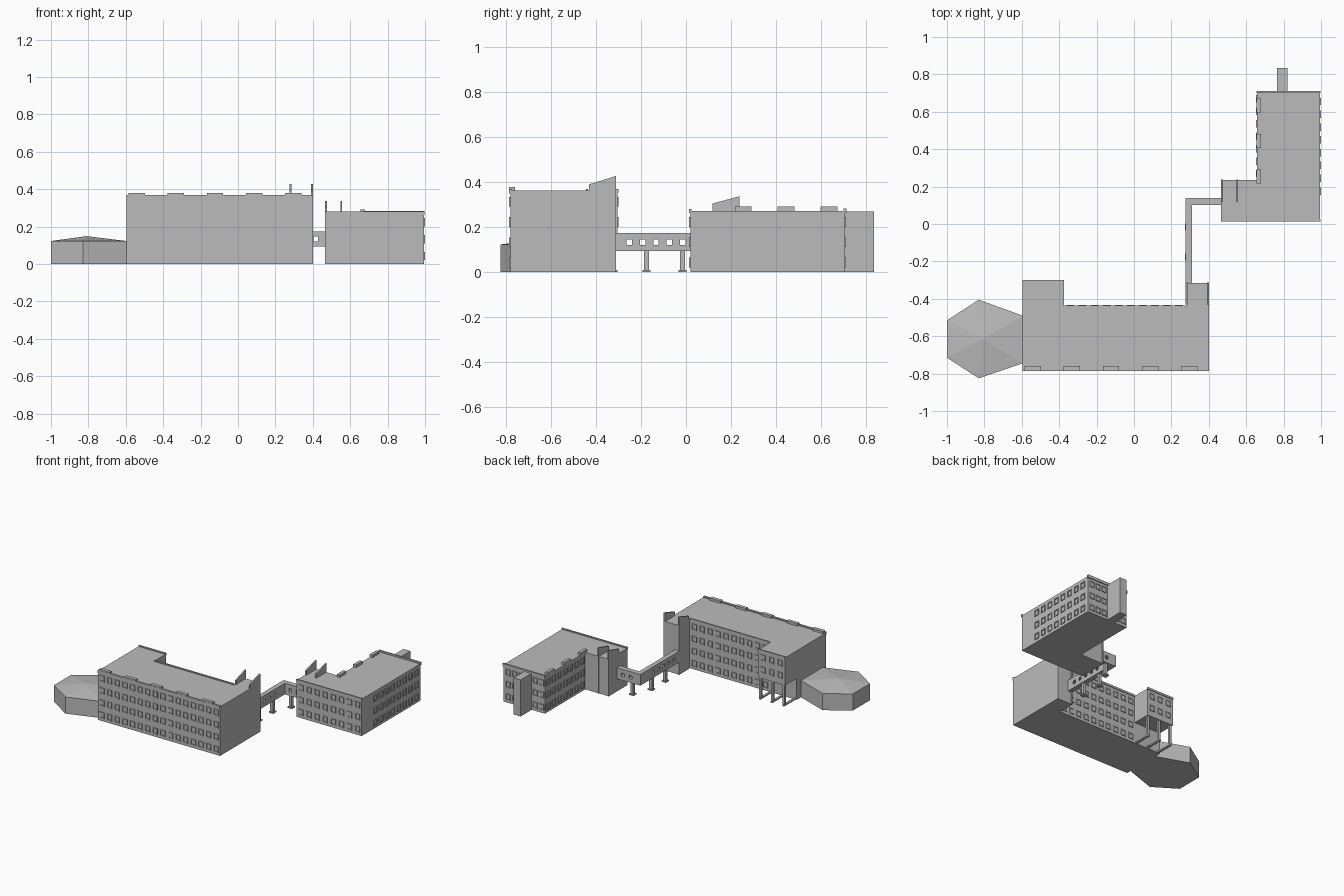
import bpy, bmesh
from mathutils import Vector

cube = bpy.data.objects.get("Cube")
if cube:
    bpy.data.objects.remove(cube, do_unlink=True)

grey = bpy.data.materials.new("concrete_grey")
grey.use_nodes = True
colour = (0.5, 0.5, 0.5, 1)
grey.diffuse_color = colour
grey.node_tree.nodes["Principled BSDF"].inputs["Base Color"].default_value = colour


def finish(name, bm):
    bmesh.ops.recalc_face_normals(bm, faces=bm.faces)
    mesh = bpy.data.meshes.new(name)
    bm.to_mesh(mesh)
    bm.free()
    mesh.materials.append(grey)
    obj = bpy.data.objects.new(name, mesh)
    bpy.context.collection.objects.link(obj)
    return obj


def prism(bm, points, offset):
    """Extrude a closed polygon along an offset."""
    face = bm.faces.new([bm.verts.new(p) for p in points])
    out = bmesh.ops.extrude_face_region(bm, geom=[face], use_keep_orig=True)
    verts = [v for v in out["geom"] if isinstance(v, bmesh.types.BMVert)]
    bmesh.ops.translate(bm, verts=verts, vec=offset)


def add_box(bm, x, y, z):
    pts = [(x[i], y[j], z[0]) for i, j in ((0, 0), (1, 0), (1, 1), (0, 1))]
    prism(bm, pts, (0, 0, z[1] - z[0]))


def boxes(name, *specs):
    bm = bmesh.new()
    for spec in specs:
        add_box(bm, *spec)
    return finish(name, bm)


def block(name, outline, z0, z1):
    bm = bmesh.new()
    prism(bm, [(x, y, z0) for x, y in outline], (0, 0, z1 - z0))
    return finish(name, bm)


def spread(first, last, count):
    return [first + (last - first) * i / (count - 1) for i in range(count)]


FLOORS = [0.043 + 0.09 * i for i in range(4)]


def windows(name, columns, rows, wall, axis, sign):
    """Raised frames with sunken panes on a wall facing sign * axis."""
    bm = bmesh.new()
    normal = Vector((sign, 0, 0)) if axis == "x" else Vector((0, sign, 0))
    across = Vector((0, 1, 0)) if axis == "x" else Vector((1, 0, 0))
    for c in columns:
        for z in rows:
            mid = normal * (wall * sign) + across * c + Vector((0, 0, z))
            rings = []
            for half, depth in ((0.02, 0), (0.02, 0.006), (0.014, 0.006), (0.014, 0.001)):
                rings.append([bm.verts.new(mid + normal * depth + across * (a * half)
                                           + Vector((0, 0, b * half * 1.1)))
                              for a, b in ((-1, -1), (1, -1), (1, 1), (-1, 1))])
            for r, s in zip(rings, rings[1:]):
                for i in range(4):
                    j = (i + 1) % 4
                    bm.faces.new((r[i], r[j], s[j], s[i]))
            bm.faces.new(rings[-1])
    return finish(name, bm)


def fins(name, xs, y0, y1, z0, z1):
    """Thin upright walls with sloping tops."""
    bm = bmesh.new()
    for x in xs:
        prism(bm, [(x, y0, 0), (x, y1, 0), (x, y1, z1), (x, y0, z0)], (0.01, 0, 0))
    return finish(name, bm)


# Long block with its stair tower and raised wing
block("long_block", [(-0.595, -0.78), (0.4, -0.78), (0.4, -0.315), (0.28, -0.315),
                     (0.28, -0.44), (-0.595, -0.44)], 0, 0.362)
boxes("raised_wing", ((-0.595, -0.375), (-0.44, -0.305), (0.157, 0.362)))
fins("long_block_fins", (0.275, 0.39), -0.43, -0.312, 0.39, 0.427)
boxes("long_block_parapets",
      ((-0.595, 0.4), (-0.787, -0.772), (0.35, 0.37)),
      ((-0.375, 0.275), (-0.445, -0.435), (0.355, 0.37)),
      ((-0.595, -0.375), (-0.31, -0.3), (0.355, 0.37)))
boxes("long_block_roof_caps",
      *[((x, x + 0.087), (-0.786, -0.76), (0.362, 0.379)) for x in spread(-0.585, 0.252, 5)])
windows("long_front_windows", spread(-0.563, 0.368, 16), FLOORS, -0.78, "y", -1)
windows("long_back_windows", spread(-0.34, 0.24, 10), FLOORS, -0.44, "y", 1)
windows("wing_windows", spread(-0.555, -0.415, 3), FLOORS[2:], -0.305, "y", 1)

# Stilts and ground beams under the wing
stilts = []
for x in (-0.588, -0.492, -0.396):
    stilts.append(((x, x + 0.016), (-0.326, -0.31), (0, 0.16)))
    stilts.append(((x, x + 0.016), (-0.44, -0.305), (0, 0.01)))
boxes("wing_stilts", *stilts)

# Faceted hall with a low pointed roof
outline = [(-1, -0.515), (-0.83, -0.405), (-0.595, -0.49),
           (-0.595, -0.745), (-0.83, -0.825), (-1, -0.715)]
bm = bmesh.new()
low = [bm.verts.new((x, y, 0)) for x, y in outline]
top = [bm.verts.new((x, y, 0.123)) for x, y in outline]
peak = bm.verts.new((-0.81, -0.615, 0.149))
bm.faces.new(low)
for i in range(6):
    j = (i + 1) % 6
    bm.faces.new((low[i], low[j], top[j], top[i]))
    bm.faces.new((top[i], top[j], peak))
finish("faceted_hall", bm)

# Smaller block with a corner tower and rear shaft
block("small_block", [(0.465, 0.02), (0.995, 0.02), (0.995, 0.705), (0.658, 0.705),
                      (0.658, 0.235), (0.465, 0.235)], 0, 0.272)
boxes("rear_shaft", ((0.765, 0.822), (0.705, 0.835), (0, 0.27)))
fins("small_block_fins", (0.465, 0.547), 0.118, 0.238, 0.305, 0.337)
boxes("small_block_parapets",
      ((0.465, 0.998), (0.014, 0.024), (0.262, 0.28)),
      ((0.655, 0.998), (0.7, 0.712), (0.262, 0.283)))
boxes("small_block_roof_caps",
      *[((0.655, 0.678), (y, y + 0.075), (0.27, 0.291)) for y in (0.217, 0.407, 0.597)])
windows("small_front_windows", spread(0.5, 0.962, 8), FLOORS[:3], 0.02, "y", -1)
windows("small_left_windows", spread(0.176, 0.655, 8), FLOORS[:3], 0.995, "x", 1)
windows("small_right_windows", spread(0.27, 0.67, 7), FLOORS[:3], 0.658, "x", -1)
windows("small_back_windows", (0.685, 0.737, 0.852, 0.905, 0.957), FLOORS[:3], 0.705, "y", 1)

# Covered footbridge: slabs plus walls with open windows
X0, X1, Y0, Y1 = 0.275, 0.31, -0.315, 0.14
for name, z in (("bridge_floor", (0.093, 0.121)), ("bridge_roof", (0.146, 0.175))):
    block(name, [(X0, Y0), (X1, Y0), (X1, 0.102), (0.468, 0.102), (0.468, Y1), (X0, Y1)], *z)


def piers(start, end, holes):
    """Solid wall spans between the openings."""
    edges = [start] + [h + s * 0.012 for h in holes for s in (-1, 1)] + [end]
    return list(zip(edges[::2], edges[1::2]))


walls = []
for x in (X0, X1 - 0.006):
    walls += [((x, x + 0.006), p, (0.12, 0.148))
              for p in piers(Y0, 0.108, spread(-0.252, -0.015, 5))]
walls.append(((X0, X0 + 0.006), (0.1, Y1), (0.12, 0.148)))
for y in (0.102, Y1 - 0.006):
    walls += [(p, (y, y + 0.006), (0.12, 0.148))
              for p in piers(X1 - 0.006, 0.468, (0.355, 0.415))]
walls.append(((X0, X1), (Y1 - 0.006, Y1), (0.12, 0.148)))
boxes("bridge_walls", *walls)

# Bridge columns on flat footings
legs = []
for x, y in ((0.292, -0.175), (0.292, -0.015), (0.35, 0.12)):
    for half, z in ((0.011, (0, 0.095)), (0.018, (0, 0.009))):
        legs.append(((x - half, x + half), (y - half, y + half), z))
boxes("bridge_columns", *legs)
